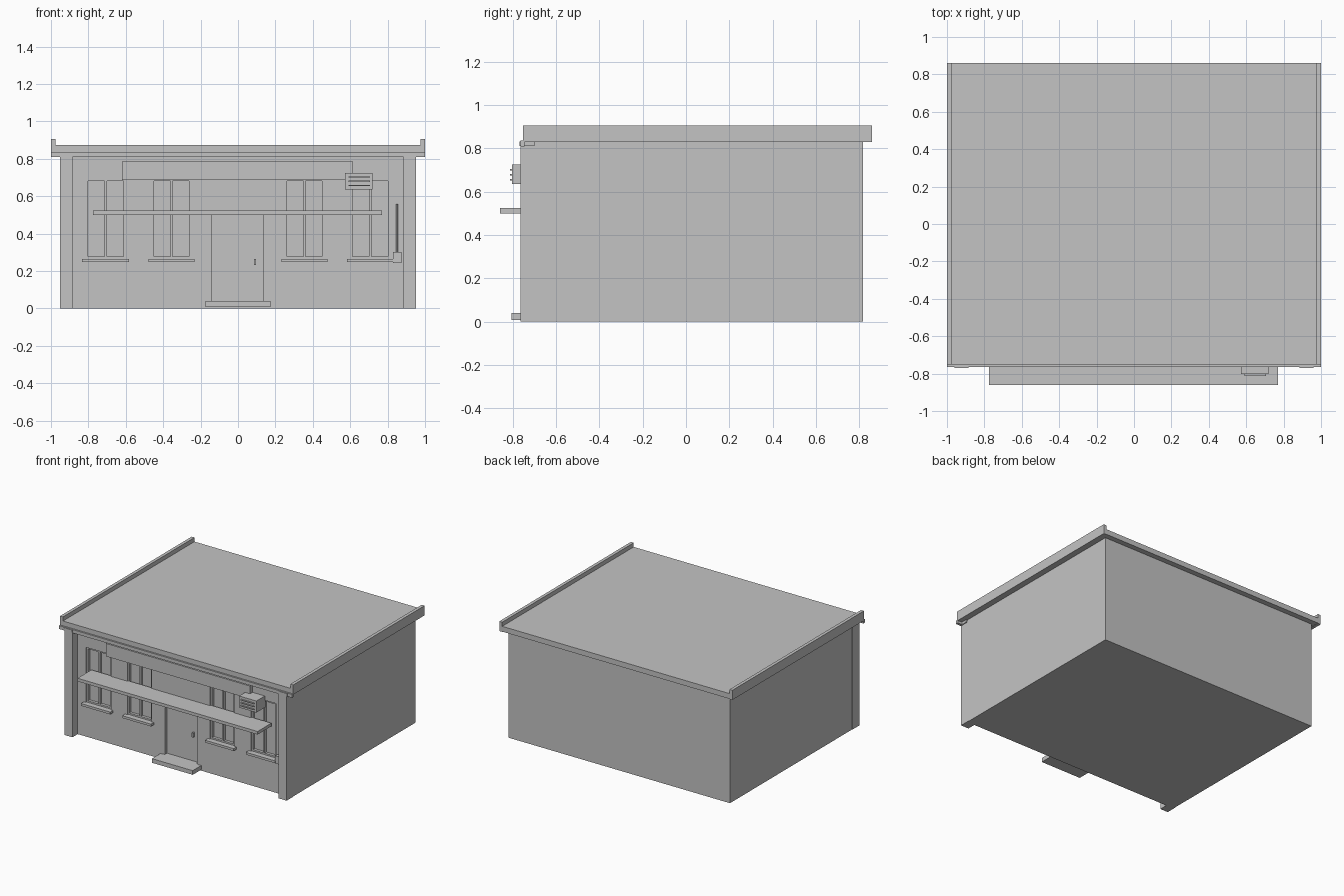
import bpy
import math

cube = bpy.data.objects.get("Cube")
if cube:
    bpy.data.objects.remove(cube, do_unlink=True)

GREY = (0.55, 0.55, 0.55, 1)
grey = bpy.data.materials.new("plain_grey")
grey.use_nodes = True
grey.diffuse_color = GREY
grey.node_tree.nodes["Principled BSDF"].inputs["Base Color"].default_value = GREY

WALL = -0.70     # front wall plane, set back between the corner piers
FRONT = -0.765   # front plane of the corner piers
RECESS = 0.03    # depth of the window and door openings


def box(name, x, y, z):
    """Box from (min, max) pairs on each axis."""
    bpy.ops.mesh.primitive_cube_add(size=1, location=[sum(p) / 2 for p in (x, y, z)])
    ob = bpy.context.object
    ob.name = name
    ob.scale = [p[1] - p[0] for p in (x, y, z)]
    bpy.ops.object.transform_apply(location=False, rotation=False, scale=True)
    ob.data.materials.append(grey)
    return ob


def cut(target, x, z):
    """Sink a shallow opening into the front wall."""
    cutter = box("opening_cutter", x, (WALL - 0.1, WALL + RECESS), z)
    mod = target.modifiers.new("opening", 'BOOLEAN')
    mod.operation = 'DIFFERENCE'
    mod.solver = 'EXACT'
    mod.object = cutter
    bpy.context.view_layer.objects.active = target
    bpy.ops.object.modifier_apply(modifier=mod.name)
    bpy.data.objects.remove(cutter, do_unlink=True)


def window(name, x0, x1, z0, z1):
    """Two tall panes in a slim frame, above a sill."""
    cut(body, (x0, x1), (z0, z1))
    depth = (WALL + 0.008, WALL + RECESS)
    mid, bar = (x0 + x1) / 2, 0.012
    for i, x in enumerate((x0, mid - bar / 2, x1 - bar)):
        box(f"{name}_upright_{i}", (x, x + bar), depth, (z0, z1))
    for i, z in enumerate((z0, z1 - bar)):
        box(f"{name}_rail_{i}", (x0, x1), depth, (z, z + bar))
    box(f"{name}_sill", (x0 - 0.018, x1 + 0.018), (WALL - 0.035, WALL + RECESS),
        (z0 - 0.018, z0))


# Building shell
body = box("building_body", (-0.95, 0.95), (WALL, 0.818), (0, 0.835))

# Windows, the same on both sides of the door
for side, sign in (("left", 1), ("right", -1)):
    for name, a, b in (("inner", 0.25, 0.46), ("outer", 0.60, 0.815)):
        x0, x1 = sorted((a * sign, b * sign))
        window(f"{side}_{name}_window", x0, x1, 0.265, 0.692)

# Door with jambs and handle
cut(body, (-0.155, 0.15), (0.04, 0.50))
for i, x in enumerate((-0.155, 0.135)):
    box(f"door_jamb_{i}", (x, x + 0.015), (WALL + 0.003, WALL + RECESS), (0.04, 0.50))
box("door_handle", (0.085, 0.097), (WALL + 0.01, WALL + RECESS), (0.232, 0.265))
box("doorstep", (-0.175, 0.175), (-0.805, WALL + 0.01), (0.008, 0.04))

# Corner piers with thin caps, and raised roof edges
for side, sign in (("left", 1), ("right", -1)):
    def span(a, b):
        return tuple(sorted((a * sign, b * sign)))
    box(f"{side}_pier", span(0.885, 0.953), (FRONT, WALL + 0.02), (0, 0.82))
    box(f"{side}_pier_cap", span(0.885, 0.96), (FRONT - 0.004, WALL), (0.812, 0.833))
    box(f"{side}_roof_edge", span(0.975, 1.0), (-0.752, 0.86), (0.83, 0.905))

# Roof slab and the cornice under its front edge
box("roof_slab", (-0.99, 0.99), (-0.752, 0.86), (0.832, 0.873))
box("cornice", (-1.0, 1.0), (FRONT, -0.745), (0.81, 0.836))
box("frieze", (-0.95, 0.95), (-0.757, WALL + 0.01), (0.81, 0.836))

# Blank fascia board and the flat canopy
box("fascia_board", (-0.62, 0.615), (WALL - 0.03, WALL + 0.01), (0.685, 0.785))
box("canopy", (-0.775, 0.77), (-0.86, WALL + 0.01), (0.50, 0.524))

# Wall-mounted cooling unit with slats
box("cooling_unit", (0.572, 0.72), (-0.803, WALL + 0.01), (0.635, 0.725))
for i in range(3):
    z = 0.653 + i * 0.023
    box(f"cooling_slat_{i}", (0.59, 0.705), (-0.812, -0.80), (z, z + 0.007))

# Small meter box with its conduit
box("meter_box", (0.83, 0.873), (WALL - 0.03, WALL + 0.01), (0.243, 0.302))
bpy.ops.mesh.primitive_cylinder_add(vertices=8, radius=0.005, depth=0.26,
                                    location=(0.85, WALL - 0.008, 0.427))
conduit = bpy.context.object
conduit.name = "conduit"
conduit.data.materials.append(grey)
bpy.ops.object.shade_smooth_by_angle(angle=math.radians(50))
